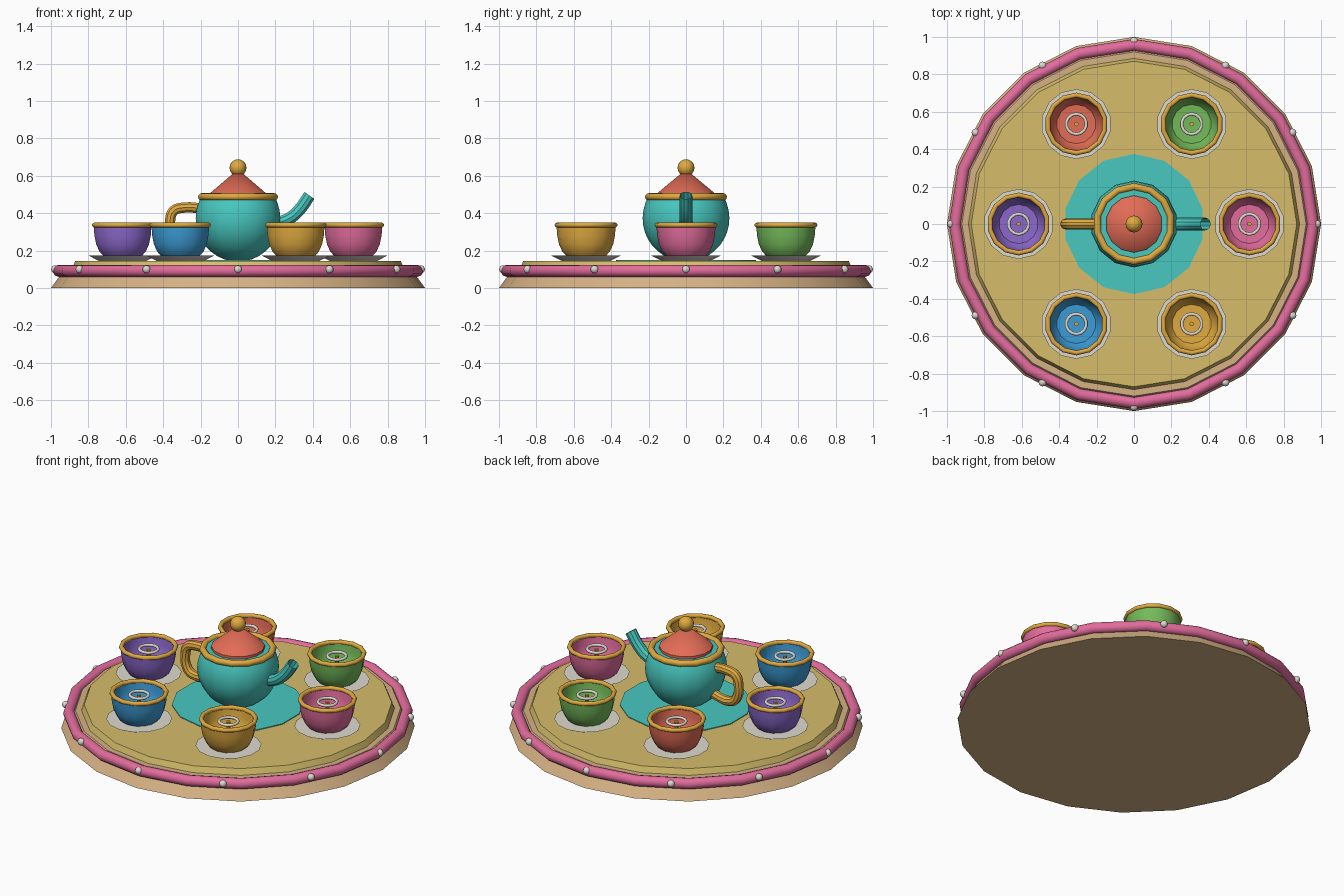
import bpy
import math
from mathutils import Vector

cube = bpy.data.objects.get("Cube")
if cube:
    bpy.data.objects.remove(cube)


def material(name, hex_code):
    srgb = [int(hex_code[i:i + 2], 16) / 255 for i in (0, 2, 4)]
    linear = [((c + 0.055) / 1.055) ** 2.4 for c in srgb]
    mat = bpy.data.materials.new(name)
    mat.use_nodes = True
    mat.diffuse_color = (*linear, 1)
    mat.node_tree.nodes["Principled BSDF"].inputs["Base Color"].default_value = (*linear, 1)
    return mat


sand = material("sand", "d6be6a")
tan = material("tan", "d6b284")
pink = material("pink", "e26c9c")
gold = material("gold", "e0aa40")
teal = material("teal", "48c8c0")
cream = material("cream", "dedad0")
coral = material("coral", "e26c56")
green = material("green", "74ba5a")
blue = material("blue", "3c9cd6")
purple = material("purple", "8c68cc")


def finish(obj, name, mat):
    obj.name = name
    obj.data.materials.append(mat)
    bpy.ops.object.select_all(action="DESELECT")
    obj.select_set(True)
    bpy.context.view_layer.objects.active = obj
    bpy.ops.object.shade_smooth_by_angle(angle=math.radians(35))
    return obj


def lathe(name, profile, sides, mat, x=0, y=0):
    """Spin (radius, height) points about z; a zero radius becomes a pole."""
    verts, faces, rings = [], [], []
    for r, z in profile:
        count = sides if r > 0 else 1
        ring = []
        for i in range(count):
            a = math.pi / 2 + math.tau * i / sides
            ring.append(len(verts))
            verts.append((r * math.cos(a), r * math.sin(a), z))
        rings.append(ring * (sides if count == 1 else 1))
    for low, high in zip(rings, rings[1:]):
        for i in range(sides):
            j = (i + 1) % sides
            face = list(dict.fromkeys((low[i], low[j], high[j], high[i])))
            faces.append(face)
    mesh = bpy.data.meshes.new(name)
    mesh.from_pydata(verts, [], faces)
    obj = bpy.data.objects.new(name, mesh)
    obj.location = (x, y, 0)
    bpy.context.collection.objects.link(obj)
    return finish(obj, name, mat)


def disc(name, r_low, r_high, z_low, z_high, sides, mat, x=0, y=0):
    return lathe(name, [(0, z_low), (r_low, z_low), (r_high, z_high), (0, z_high)],
                 sides, mat, x, y)


def ring(name, radius, thickness, z, sides, mat, x=0, y=0):
    bpy.ops.mesh.primitive_torus_add(major_radius=radius, minor_radius=thickness,
                                     major_segments=sides, minor_segments=12,
                                     location=(x, y, z), rotation=(0, 0, math.pi / 2))
    return finish(bpy.context.object, name, mat)


def ball(name, radius, location, mat):
    bpy.ops.mesh.primitive_uv_sphere_add(segments=16, ring_count=12,
                                         radius=radius, location=location)
    return finish(bpy.context.object, name, mat)


def tube(name, points, radius, mat):
    """Smooth round tube through (x, z) points in the y = 0 plane."""
    curve = bpy.data.curves.new(name, "CURVE")
    curve.dimensions = "3D"
    curve.bevel_depth = radius
    curve.bevel_resolution = 3
    curve.resolution_u = 4
    spline = curve.splines.new("BEZIER")
    spline.bezier_points.add(len(points) - 1)
    for knot, (x, z) in zip(spline.bezier_points, points):
        knot.co = Vector((x, 0, z))
        knot.handle_left_type = knot.handle_right_type = "AUTO"
    obj = bpy.data.objects.new(name, curve)
    bpy.context.collection.objects.link(obj)
    bpy.ops.object.select_all(action="DESELECT")
    obj.select_set(True)
    bpy.context.view_layer.objects.active = obj
    bpy.ops.object.convert(target="MESH")
    return finish(bpy.context.object, name, mat)


# Round platform with trim and bulbs
disc("platform_base", 1.0, 0.92, 0, 0.11, 20, tan)
disc("platform_deck", 0.89, 0.87, 0.10, 0.145, 20, sand)
ring("platform_trim", 0.957, 0.032, 0.092, 20, pink)
for i in range(12):
    a = math.tau * i / 12
    ball(f"trim_bulb_{i + 1}", 0.021,
         (0.978 * math.cos(a), 0.978 * math.sin(a), 0.10), cream)
disc("centre_mat", 0.375, 0.375, 0.143, 0.150, 14, teal)

# Six cups with saucers and turning wheels, counter-clockwise from the left
CUP_PROFILE = [(0, 0.172), (0.105, 0.172), (0.127, 0.195), (0.145, 0.235), (0.155, 0.285),
               (0.158, 0.335), (0.147, 0.335), (0.143, 0.285), (0.130, 0.235),
               (0.105, 0.205), (0, 0.200)]
for i, paint in enumerate((pink, green, coral, purple, blue, gold)):
    a = math.tau * i / 6
    x, y = 0.617 * math.cos(a), 0.617 * math.sin(a)
    tag = f"_{i + 1}"
    disc("saucer" + tag, 0.13, 0.187, 0.145, 0.174, 14, cream, x, y)
    lathe("cup" + tag, CUP_PROFILE, 14, paint, x, y)
    ring("cup_rim" + tag, 0.155, 0.013, 0.337, 14, gold, x, y)
    disc("wheel_post" + tag, 0.012, 0.012, 0.195, 0.322, 8, gold, x, y)
    ring("wheel" + tag, 0.054, 0.009, 0.322, 14, cream, x, y)

# Teapot body: a sphere cut flat under the lid
R, CENTRE = 0.232, 0.373
TOP = math.asin((0.492 - CENTRE) / R)
body = [(0, CENTRE - R)]
for i in range(1, 13):
    a = -math.pi / 2 + (TOP + math.pi / 2) * i / 12
    body.append((R * math.cos(a), CENTRE + R * math.sin(a)))
body.append((0, body[-1][1]))
lathe("teapot_body", body, 14, teal)
ring("teapot_rim", 0.2, 0.019, 0.488, 14, gold)

# Lid and knob
lathe("teapot_lid", [(0, 0.49), (0.152, 0.49), (0.152, 0.508), (0, 0.635)], 14, coral)
ball("lid_knob", 0.045, (0, 0, 0.643), gold)

# Spout and handle
tube("teapot_spout", [(0.17, 0.34), (0.265, 0.367), (0.325, 0.415), (0.382, 0.495)], 0.034, teal)
tube("teapot_handle", [(-0.17, 0.422), (-0.29, 0.43), (-0.345, 0.412), (-0.363, 0.36),
                       (-0.355, 0.285), (-0.315, 0.245), (-0.17, 0.262)], 0.029, gold)
